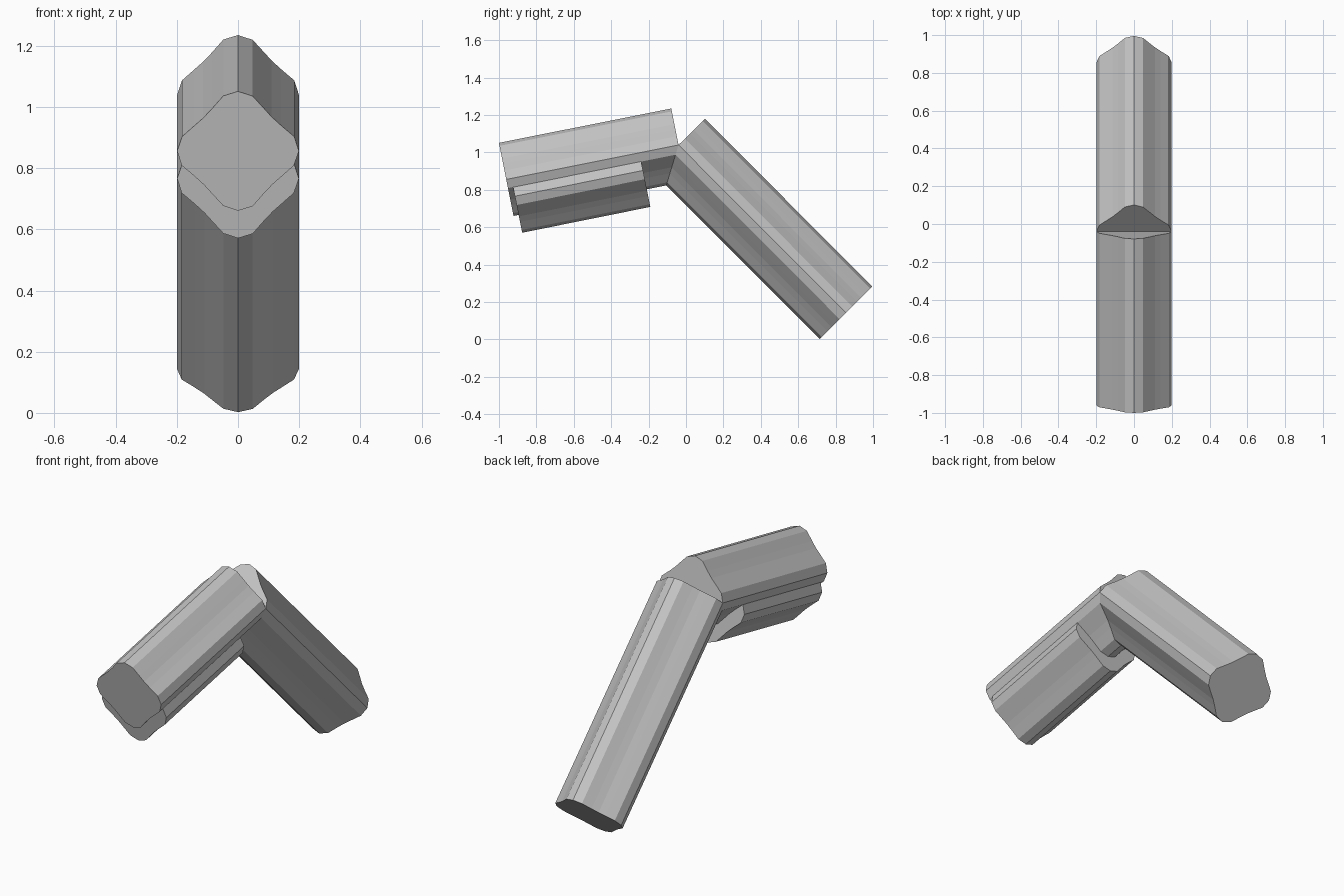
import bpy, bmesh
from mathutils import Vector

if "Cube" in bpy.data.objects:
    bpy.data.objects.remove(bpy.data.objects["Cube"])

grey = bpy.data.materials.new("plain grey")
grey.diffuse_color = (0.55, 0.55, 0.55, 1)
grey.use_nodes = True
grey.node_tree.nodes["Principled BSDF"].inputs["Base Color"].default_value = grey.diffuse_color

# One quarter of the softened diamond cross-section, tip to side
quarter = [(0, .199), (.048, .183), (.085, .142), (.11, .114), (.14, .086), (.184, .048)]


def section():
    """Rotate the quarter four times into a closed outline."""
    pts = []
    for turn in range(4):
        for x, y in quarter:
            for _ in range(turn):
                x, y = y, -x
            pts.append((x, y))
    return pts


def bar(name, start, end):
    """Extrude the section along a line given by two (y, z) points."""
    a, b = Vector((0, *start)), Vector((0, *end))
    side = Vector((1, 0, 0))
    up = side.cross((b - a).normalized())
    bm = bmesh.new()
    rings = [[bm.verts.new(c + side * u + up * v) for u, v in section()] for c in (a, b)]
    n = len(rings[0])
    for i in range(n):
        j = (i + 1) % n
        bm.faces.new((rings[0][i], rings[0][j], rings[1][j], rings[1][i]))
    for ring in rings:
        bm.faces.new(ring)
    bmesh.ops.recalc_face_normals(bm, faces=bm.faces)
    mesh = bpy.data.meshes.new(name)
    bm.to_mesh(mesh)
    bm.free()
    mesh.materials.append(grey)
    obj = bpy.data.objects.new(name, mesh)
    bpy.context.collection.objects.link(obj)


# Long sloping leg, upper arm meeting it at the elbow, short bar beneath the arm
bar("rear_leg", (-.04, 1.04), (.855, .143))
bar("upper_arm", (-.961, .856), (-.04, 1.04))
bar("lower_bar", (-.915, .766), (-.23, .904))
